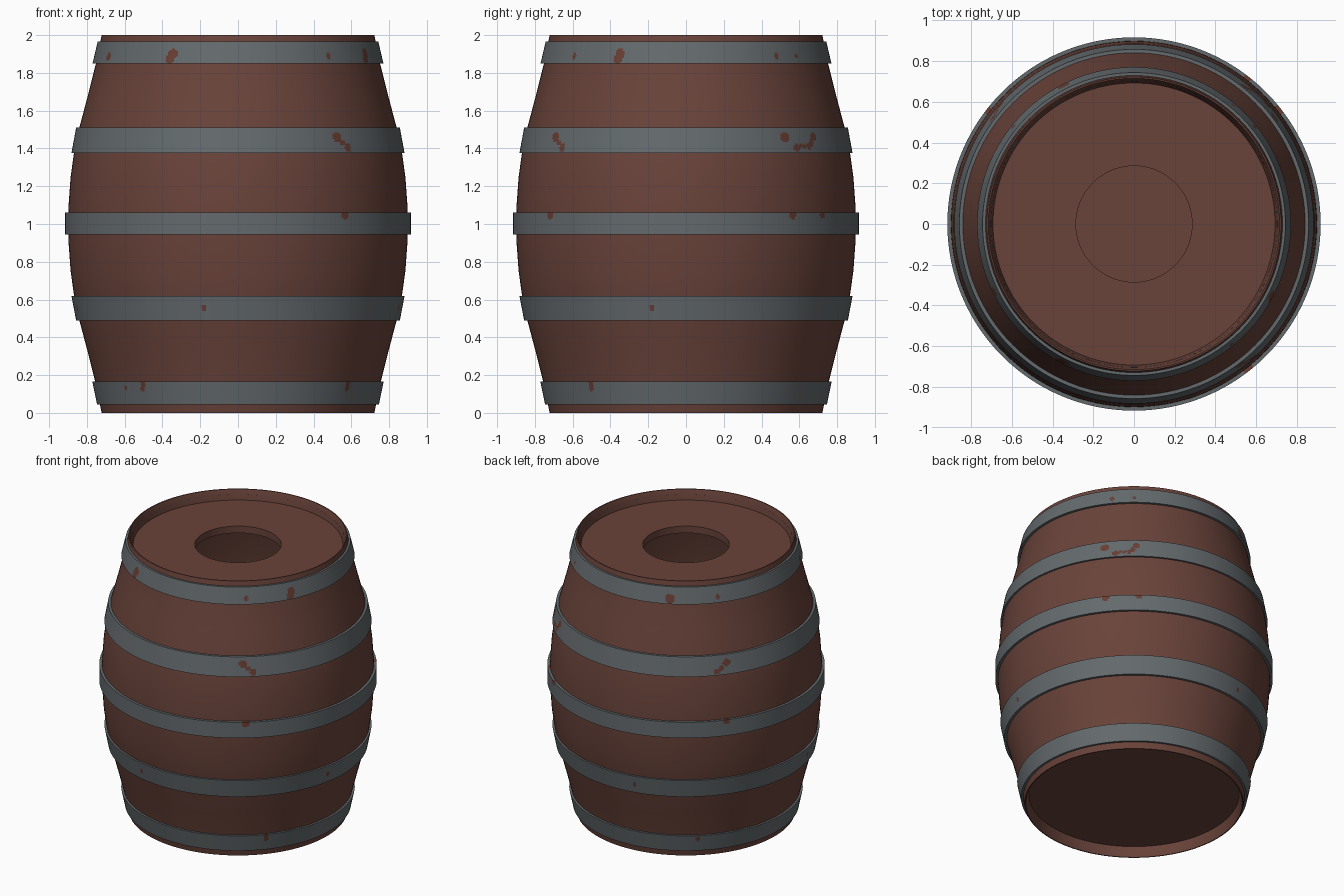
import bpy, bmesh, math

if "Cube" in bpy.data.objects:
    bpy.data.objects.remove(bpy.data.objects["Cube"])


def srgb(r, g, b):
    def lin(c):
        c /= 255
        return c / 12.92 if c <= 0.04045 else ((c + 0.055) / 1.055) ** 2.4
    return (lin(r), lin(g), lin(b), 1.0)


def material(name, rgb):
    m = bpy.data.materials.new(name)
    m.diffuse_color = srgb(*rgb)
    m.use_nodes = True
    m.node_tree.nodes["Principled BSDF"].inputs["Base Color"].default_value = m.diffuse_color
    return m


wood = material("dark_wood", (105, 67, 58))
iron = material("grey_iron", (100, 106, 109))
rust = material("brown_rust", (104, 62, 51))


def lathe(name, profile, mats, segs, closed=True, rule=None):
    """Spin a profile of (radius, z) points round the z axis."""
    bm = bmesh.new()
    rings = []
    for i in range(segs):
        a = 2 * math.pi * i / segs
        rings.append([bm.verts.new((r * math.sin(a), -r * math.cos(a), z)) for r, z in profile])
    n = len(profile)
    for i in range(segs):
        a, b = rings[i], rings[(i + 1) % segs]
        for j in range(n if closed else n - 1):
            k = (j + 1) % n
            bm.faces.new((a[j], b[j], b[k], a[k]))
    bmesh.ops.remove_doubles(bm, verts=bm.verts, dist=1e-5)
    bmesh.ops.recalc_face_normals(bm, faces=bm.faces)
    if rule:
        for f in bm.faces:
            f.material_index = rule(f.calc_center_median())
    me = bpy.data.meshes.new(name)
    bm.to_mesh(me)
    bm.free()
    ob = bpy.data.objects.new(name, me)
    bpy.context.collection.objects.link(ob)
    for m in mats:
        me.materials.append(m)
    bpy.ops.object.select_all(action='DESELECT')
    ob.select_set(True)
    bpy.context.view_layer.objects.active = ob
    bpy.ops.object.shade_smooth_by_angle(angle=math.radians(25))
    return ob


# Bulging wooden wall with chamfered rims, mirrored about z = 1
half = [(0.90, 0), (0.897, 0.1), (0.886, 0.25), (0.868, 0.38), (0.84, 0.51),
        (0.795, 0.68), (0.752, 0.85), (0.722, 1.0)]
outer = [(r, 1 - d) for r, d in reversed(half)] + [(r, 1 + d) for r, d in half[1:]]
inner = [(0.715, 2.0), (0.692, 1.93), (0.692, 1.88)]
inner += [(r - 0.035, z) for r, z in reversed(outer) if 0.2 < z < 1.8]
inner += [(0.695, 0.12), (0.695, 0.07), (0.715, 0.0)]
lathe("barrel_wall", outer + inner, [wood], 128)

# Recessed lid with a round hole, and a recessed solid base
lathe("top_lid", [(0.285, 1.88), (0.695, 1.88), (0.695, 1.93), (0.285, 1.93)], [wood], 128)
lathe("bottom_lid", [(0, 0.07), (0.698, 0.07), (0.698, 0.12), (0, 0.12)], [wood], 128, closed=False)

# Hoops: name, bottom z, top z, bottom radius, top radius,
# rust spots as (angle from the front in degrees, z, radius)
hoops = [
    ("bottom_hoop", 0.045, 0.165, 0.746, 0.771,
     [(-41, 0.148, 0.018), (-41.5, 0.125, 0.014), (49, 0.148, 0.018), (49, 0.125, 0.014),
      (221, 0.14, 0.018), (-51, 0.13, 0.012)]),
    ("lower_hoop", 0.49, 0.62, 0.857, 0.882,
     [(-12, 0.555, 0.015), (78, 0.555, 0.015), (192, 0.555, 0.015), (282, 0.555, 0.015)]),
    ("middle_hoop", 0.945, 1.06, 0.916, 0.916,
     [(38.3, 1.05, 0.025), (128, 1.05, 0.025), (142, 1.05, 0.022), (232, 1.05, 0.022)]),
    ("upper_hoop", 1.375, 1.51, 0.882, 0.857,
     [(37.3, 1.46, 0.028), (39.5, 1.43, 0.016), (41.5, 1.405, 0.022),
      (127, 1.46, 0.028), (132, 1.405, 0.02), (134, 1.415, 0.014), (136, 1.41, 0.014),
      (138, 1.41, 0.018), (139.5, 1.43, 0.018), (141, 1.46, 0.022),
      (233, 1.455, 0.026), (230.5, 1.42, 0.02), (228.5, 1.4, 0.02)]),
    ("top_hoop", 1.85, 1.965, 0.77, 0.743,
     [(-27, 1.9, 0.028), (-28, 1.875, 0.027), (62.5, 1.9, 0.028), (62, 1.875, 0.027),
      (207, 1.885, 0.032), (296, 1.885, 0.024), (39, 1.89, 0.016), (129, 1.89, 0.016),
      (231, 1.89, 0.016), (140, 1.89, 0.012)]),
]

for name, z0, z1, r0, r1, spots in hoops:
    rows = 16
    face = [(r0 + (r1 - r0) * i / rows, z0 + (z1 - z0) * i / rows) for i in range(rows + 1)]
    ring = face + [(r1 - 0.04, z1), (r0 - 0.04, z0)]

    def rusty(c, spots=spots):
        rad = math.hypot(c.x, c.y)
        ang = math.atan2(c.x, -c.y)
        for deg, z, size in spots:
            d = math.remainder(ang - math.radians(deg), 2 * math.pi) * rad
            if math.hypot(d, c.z - z) < size:
                return 1
        return 0

    lathe(name, ring, [iron, rust], 480, rule=rusty)
